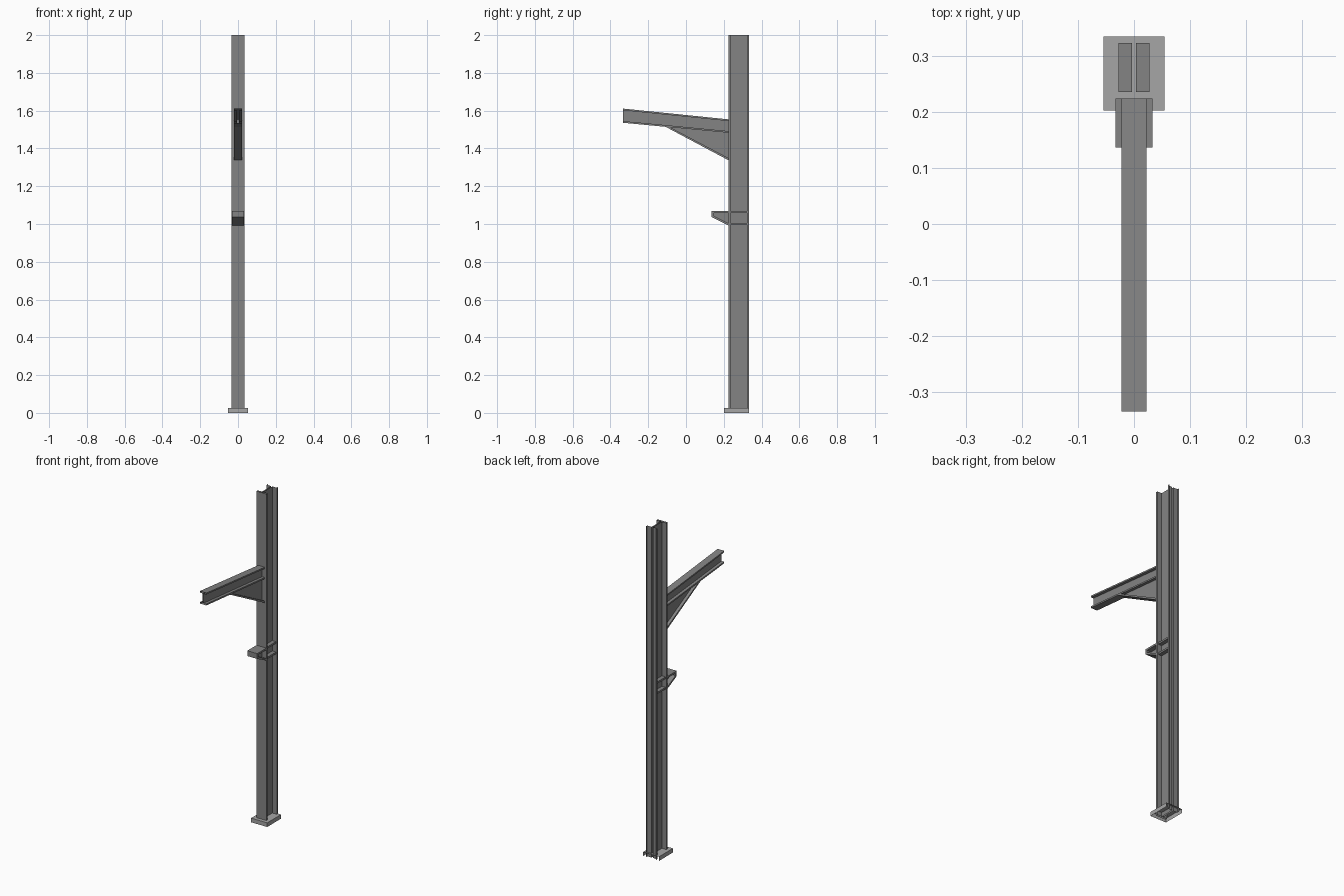
import bpy, bmesh

if "Cube" in bpy.data.objects:
    bpy.data.objects.remove(bpy.data.objects["Cube"])


def material(name, v):
    m = bpy.data.materials.new(name)
    m.diffuse_color = (v, v, v, 1)
    m.use_nodes = True
    m.node_tree.nodes["Principled BSDF"].inputs["Base Color"].default_value = m.diffuse_color
    return m


STEEL = material("dark grey steel", 0.23)
PLATE = material("light grey plate", 0.38)


def loft(name, ring0, ring1, mat, skip=(), cap0=False, cap1=False):
    """Join two matching rings of points; skipped edges and ends stay open."""
    bm = bmesh.new()
    a = [bm.verts.new(p) for p in ring0]
    b = [bm.verts.new(p) for p in ring1]
    n = len(a)
    for i in range(n):
        if i not in skip:
            j = (i + 1) % n
            bm.faces.new((a[i], a[j], b[j], b[i]))
    if cap0:
        bm.faces.new(a[::-1])
    if cap1:
        bm.faces.new(b)
    bmesh.ops.recalc_face_normals(bm, faces=bm.faces)
    me = bpy.data.meshes.new(name)
    bm.to_mesh(me)
    bm.free()
    me.materials.append(mat)
    ob = bpy.data.objects.new(name, me)
    bpy.context.collection.objects.link(ob)
    return ob


def i_outline(w, t, lo, hi, f):
    """I-section: half width w, half web t, flange thickness f."""
    right = [(w, hi), (w, hi - f), (t, hi - f), (t, lo + f), (w, lo + f), (w, lo)]
    return right + [(-x, y) for x, y in reversed(right)]


def t_outline(w, t, f, h):
    """Upside-down T: flange at the bottom, web up to h."""
    right = [(t, h), (t, f), (w, f), (w, 0)]
    return right + [(-x, y) for x, y in reversed(right)]


FRONT, BACK = 0.224, 0.334      # column faces
FL = 0.0115                     # column flange thickness

# Column: open-ended I-section with its rear face open
sec = i_outline(0.0335, 0.004, FRONT, BACK, FL)
loft("column", [(x, y, 0) for x, y in sec], [(x, y, 2) for x, y in sec],
     STEEL, skip=(11,))

# Base plate: open underneath and at the rear
rect = [(-0.054, BACK), (-0.054, 0.202), (0.054, 0.202), (0.054, BACK)]
loft("base_plate", [(x, y, 0) for x, y in rect], [(x, y, 0.025) for x, y in rect],
     PLATE, skip=(3,), cap1=True)

# Sloping roof beam, vertical cut ends
s0 = i_outline(0.022, 0.004, 0, 0.075, 0.009)
s1 = i_outline(0.022, 0.004, 0, 0.071, 0.009)
loft("roof_beam", [(x, -0.334, 1.536 + z) for x, z in s0],
     [(x, FRONT, 1.483 + z) for x, z in s1], STEEL)

# Haunch below the beam
h0 = t_outline(0.022, 0.004, 0.010, 0.011)
h1 = t_outline(0.022, 0.004, 0.012, 0.148)
loft("haunch", [(x, -0.105, 1.513 + z) for x, z in h0],
     [(x, FRONT, 1.338 + z) for x, z in h1], STEEL, skip=(7,))

# Bracket: bent plate round a thin web
outer = [(FRONT, 1.068), (0.136, 1.068), (0.136, 1.036), (FRONT, 0.993)]
inner = [(FRONT, 1.005), (0.147, 1.043), (0.147, 1.057), (FRONT, 1.057)]
band = outer + inner
loft("bracket_plates", [(-0.033, y, z) for y, z in band],
     [(0.033, y, z) for y, z in band], STEEL, skip=(3, 7), cap0=True, cap1=True)
loft("bracket_web", [(-0.004, y, z) for y, z in inner],
     [(0.004, y, z) for y, z in inner], STEEL, skip=(3,), cap0=True, cap1=True)

# Stiffeners between the column flanges, level with the bracket
for label, z in (("lower", 0.994), ("upper", 1.057)):
    for side, s in (("left", -1), ("right", 1)):
        r = [(s * 0.004, FRONT + FL), (s * 0.028, FRONT + FL),
             (s * 0.028, BACK - FL), (s * 0.004, BACK - FL)]
        loft(f"{label}_stiffener_{side}", [(x, y, z) for x, y in r],
             [(x, y, z + 0.011) for x, y in r], STEEL, cap0=True, cap1=True)
